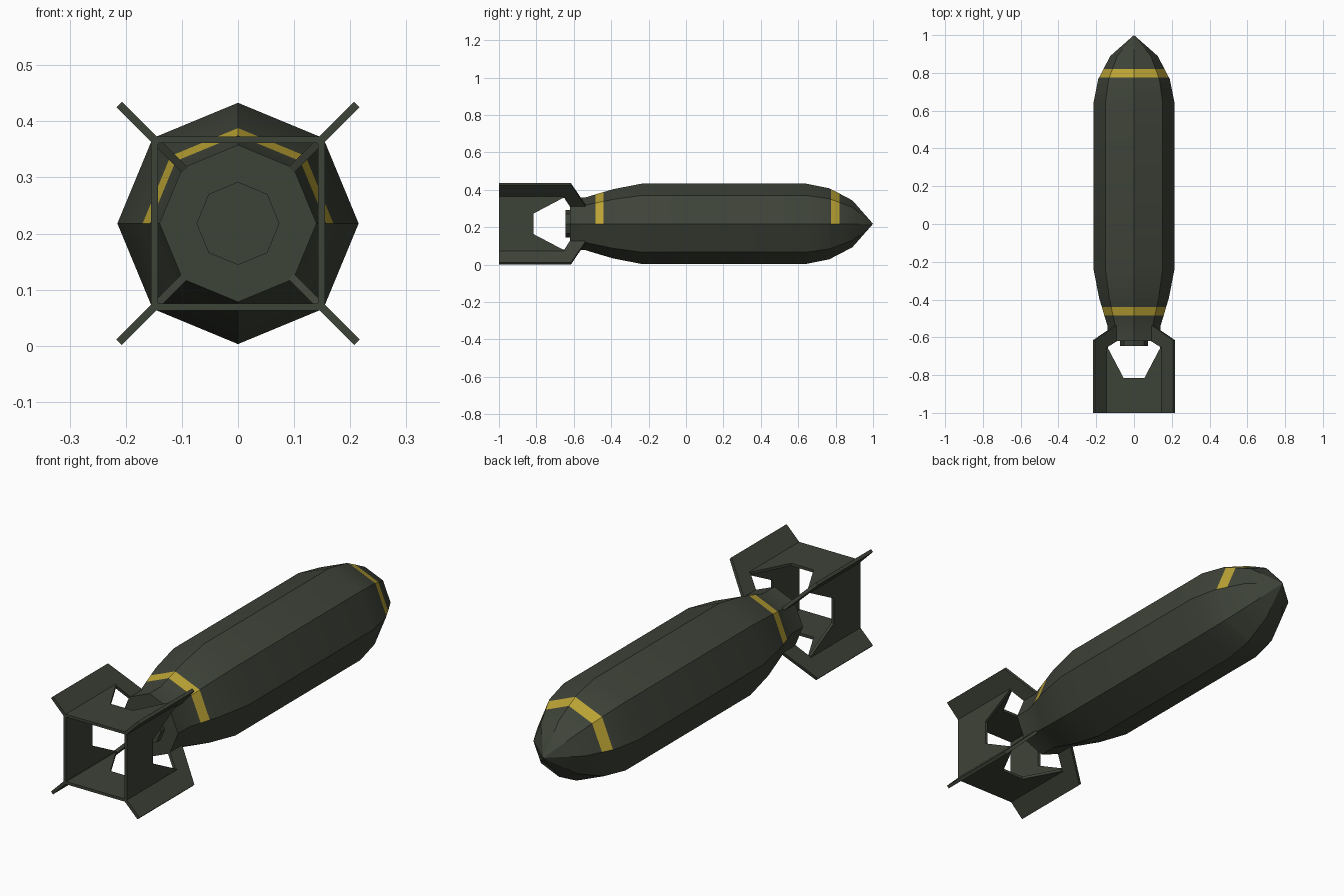
import bpy, bmesh, math
from mathutils import Matrix, Vector

cube = bpy.data.objects.get("Cube")
if cube:
    bpy.data.objects.remove(cube, do_unlink=True)

AXIS_Z = 0.218
SIDES = 8


def material(name, rgb):
    m = bpy.data.materials.new(name)
    m.use_nodes = True
    m.diffuse_color = (*rgb, 1)
    bsdf = m.node_tree.nodes["Principled BSDF"]
    bsdf.inputs["Base Color"].default_value = (*rgb, 1)
    bsdf.inputs["Roughness"].default_value = 0.8
    return m


olive = material("dark olive", (0.048, 0.056, 0.040))
yellow = material("stripe yellow", (0.50, 0.37, 0.035))


def finish(name, bm, mats):
    bmesh.ops.recalc_face_normals(bm, faces=bm.faces)
    me = bpy.data.meshes.new(name)
    bm.to_mesh(me)
    bm.free()
    for m in mats:
        me.materials.append(m)
    ob = bpy.data.objects.new(name, me)
    bpy.context.collection.objects.link(ob)
    ob.location.z = AXIS_Z
    return ob


def lathe(name, profile, bands=()):
    """Eight-sided solid along y; bands are painted on the upper half."""
    bm = bmesh.new()
    rings = []
    for y, r in profile:
        if r == 0:
            rings.append([bm.verts.new((0, y, 0))] * SIDES)
        else:
            rings.append([bm.verts.new((r * math.cos(a), y, r * math.sin(a)))
                          for a in (math.tau * i / SIDES for i in range(SIDES))])
    for (y0, _), (y1, _), a, b in zip(profile, profile[1:], rings, rings[1:]):
        mid = (y0 + y1) / 2
        for i in range(SIDES):
            j = (i + 1) % SIDES
            corners = list(dict.fromkeys((a[i], a[j], b[j], b[i])))
            f = bm.faces.new(corners)
            painted = any(lo < mid < hi for lo, hi in bands)
            if painted and f.calc_center_median().z > 0:
                f.material_index = 1
    for ring in (rings[0], rings[-1]):
        if ring[0] is not ring[1]:
            bm.faces.new(ring)
    return finish(name, bm, (olive, yellow))


def plate(name, outline, offset, thick, angle):
    """Flat panel drawn in x-y, raised by offset, turned about the y axis."""
    bm = bmesh.new()
    f = bm.faces.new([bm.verts.new((x, y, offset - thick / 2)) for x, y in outline])
    ext = bmesh.ops.extrude_face_region(bm, geom=[f])
    top = [g for g in ext["geom"] if isinstance(g, bmesh.types.BMVert)]
    bmesh.ops.translate(bm, verts=top, vec=Vector((0, 0, thick)))
    bmesh.ops.rotate(bm, verts=bm.verts, cent=(0, 0, 0),
                     matrix=Matrix.Rotation(angle, 3, 'Y'))
    return finish(name, bm, (olive,))


# Body: tapered tail, straight middle, pointed nose, two painted stripes
body = lathe("bomb_body", [
    (-0.62, 0.14), (-0.54, 0.14), (-0.485, 0.157), (-0.44, 0.17),
    (-0.39, 0.185), (-0.235, 0.215), (0.64, 0.215), (0.765, 0.19),
    (0.775, 0.185), (0.82, 0.162), (0.89, 0.125), (1.0, 0)],
    bands=((-0.485, -0.44), (0.775, 0.82)))
bpy.ops.object.select_all(action='DESELECT')
body.select_set(True)
bpy.context.view_layer.objects.active = body
bpy.ops.object.shade_smooth_by_angle(angle=math.radians(25))

# Tail cap
lathe("tail_cap", [(-0.645, 0.074), (-0.615, 0.074)])

# Diagonal fins
D = math.sqrt(2)
fin = [(x * D, y) for x, y in (
    (0.212, -1), (0.212, -0.615), (0.095, -0.535),
    (0.095, -0.62), (0.142, -0.65), (0.142, -1))]
# Box panels with a tapered notch at the front
half = [(0.151, -1), (0.151, -0.65), (0.142, -0.65), (0.055, -0.815)]
panel = half + [(-x, y) for x, y in reversed(half)]

for i, (corner, side) in enumerate(zip(
        ("lower_left", "lower_right", "upper_right", "upper_left"),
        ("top", "left", "bottom", "right"))):
    quarter = i * math.pi / 2
    plate("fin_" + corner, fin, 0, 0.014, quarter + math.pi / 4)
    plate("tail_panel_" + side, panel, 0.149, 0.012, quarter)
